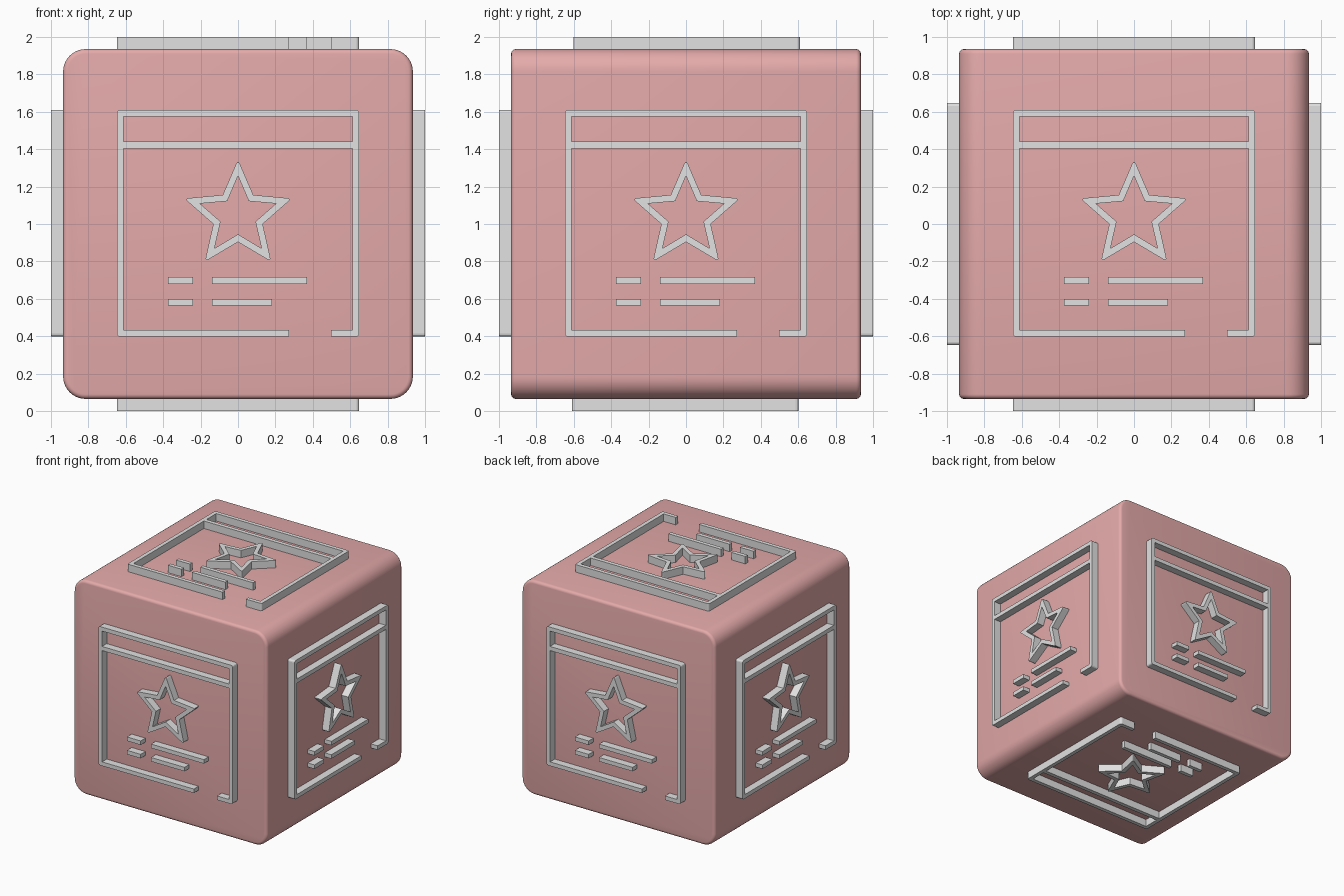
import bpy, bmesh
from math import sin, cos, pi, radians
from mathutils import Matrix, Vector

if "Cube" in bpy.data.objects:
    bpy.data.objects.remove(bpy.data.objects["Cube"])


def material(name, rgb):
    mat = bpy.data.materials.new(name)
    mat.use_nodes = True
    mat.diffuse_color = (*rgb, 1)
    mat.node_tree.nodes["Principled BSDF"].inputs["Base Color"].default_value = (*rgb, 1)
    return mat


PINK = material("dusty pink", (0.78, 0.40, 0.40))
GREY = material("light grey", (0.76, 0.76, 0.77))
BODY = 0.935          # half size of the block
BASE, TIP = 0.9, 1.0  # raised parts run from inside the block to this height


def finish(bm, name, mat, matrix, smooth=False):
    bmesh.ops.recalc_face_normals(bm, faces=bm.faces)
    bm.transform(matrix)
    mesh = bpy.data.meshes.new(name)
    bm.to_mesh(mesh)
    bm.free()
    mesh.materials.append(mat)
    obj = bpy.data.objects.new(name, mesh)
    bpy.context.collection.objects.link(obj)
    if smooth:
        bpy.ops.object.select_all(action='DESELECT')
        obj.select_set(True)
        bpy.context.view_layer.objects.active = obj
        bpy.ops.object.shade_smooth_by_angle(angle=radians(35))


def bevel(bm, edges, offset, segments):
    bmesh.ops.bevel(bm, geom=edges, offset=offset, segments=segments,
                    profile=0.5, affect='EDGES', clamp_overlap=True)


# Block: rounded square outline running front to back, with a fine rim
bm = bmesh.new()
bmesh.ops.create_cube(bm, size=2 * BODY)
along_y = [e for e in bm.edges if abs(e.verts[0].co.y - e.verts[1].co.y) > 1]
bevel(bm, along_y, 0.12, 10)
rim = [e for e in bm.edges if abs(e.verts[0].co.y - e.verts[1].co.y) < 0.01]
bevel(bm, rim, 0.025, 4)
finish(bm, "block_body", PINK, Matrix.Translation((0, 0, 1)), True)


def add_bar(bm, u0, u1, v0, v1):
    size = Vector((u1 - u0, v1 - v0, TIP - BASE))
    centre = Vector((u0 + u1, v0 + v1, TIP + BASE)) / 2
    return bmesh.ops.create_cube(
        bm, size=1, matrix=Matrix.Translation(centre) @ Matrix.Diagonal((*size, 1)))["verts"]


def upright(edge):
    a, b = edge.verts
    return (a.co - b.co).xy.length < 1e-5


def window_frame(name, matrix):
    bm = bmesh.new()
    w, top, bottom, t = 0.648, 0.61, -0.602, 0.035
    for side in (-1, 1):
        add_bar(bm, *sorted((side * w, side * (w - t))), bottom, top)
    outer = [e for e in bm.edges if upright(e) and abs(e.verts[0].co.x) > w - 0.01]
    bevel(bm, outer, 0.016, 3)
    add_bar(bm, t - w, w - t, top - t, top)            # top rail
    add_bar(bm, t - w, w - t, 0.405, 0.441)            # title divider
    add_bar(bm, t - w, 0.273, bottom, bottom + t)      # bottom rail, with a gap
    add_bar(bm, 0.497, w - t, bottom, bottom + t)
    finish(bm, name, GREY, matrix)


def text_dashes(name, matrix):
    bm = bmesh.new()
    for v, end in ((-0.302, 0.37), (-0.419, 0.183)):
        add_bar(bm, -0.373, -0.24, v - 0.0175, v + 0.0175)
        add_bar(bm, -0.14, end, v - 0.0175, v + 0.0175)
    finish(bm, name, GREY, matrix)


def star_ring(name, matrix):
    bm = bmesh.new()

    def loop(tip, notch, z):
        pts = []
        for i in range(10):
            r, a = (notch if i % 2 else tip), pi / 2 + i * pi / 5
            pts.append(bm.verts.new((r * cos(a), r * sin(a) + 0.043, z)))
        return pts

    rings = [loop(0.302, 0.139, BASE), loop(0.302, 0.139, TIP),
             loop(0.214, 0.098, TIP), loop(0.214, 0.098, BASE)]
    for a, b in zip(rings, rings[1:] + rings[:1]):
        for i in range(10):
            j = (i + 1) % 10
            bm.faces.new((a[i], a[j], b[j], b[i]))
    tips = [bm.edges.get((rings[0][i], rings[1][i])) for i in range(0, 10, 2)]
    bevel(bm, tips, 0.024, 4)
    finish(bm, name, GREY, matrix)


# The same raised design on all six sides: outward direction and its upward direction
SIDES = {"front": ((0, -1, 0), (0, 0, 1)), "back": ((0, 1, 0), (0, 0, 1)),
         "right": ((1, 0, 0), (0, 0, 1)), "left": ((-1, 0, 0), (0, 0, 1)),
         "top": ((0, 0, 1), (0, 1, 0)), "bottom": ((0, 0, -1), (0, -1, 0))}
for side, (out, up) in SIDES.items():
    n, v = Vector(out), Vector(up)
    turn = Matrix((v.cross(n), v, n)).transposed().to_4x4()
    place = Matrix.Translation((0, 0, 1)) @ turn
    window_frame(side + "_window_frame", place)
    text_dashes(side + "_dashes", place)
    star_ring(side + "_star", place)
